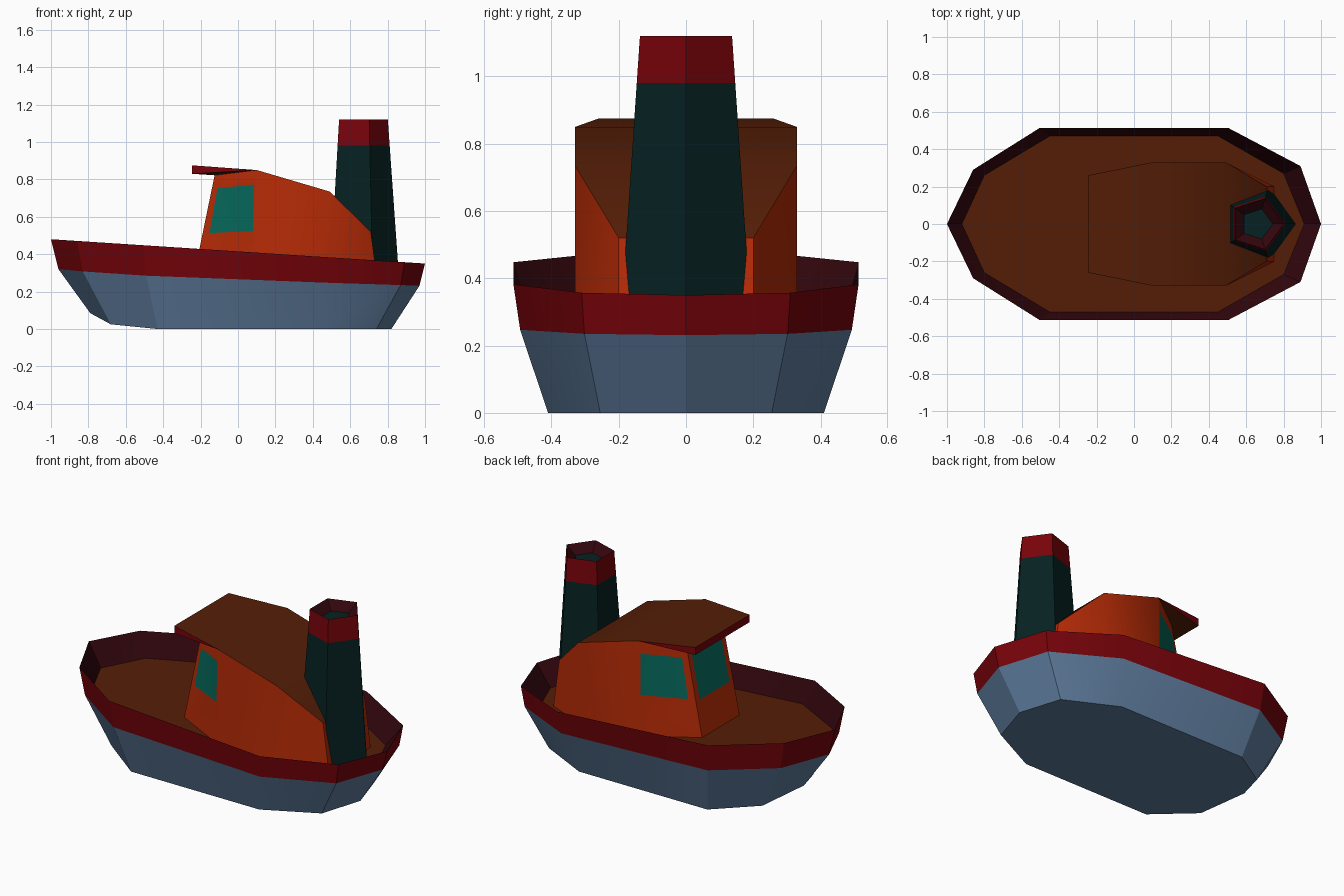
import bpy
from math import cos, sin, pi, radians
from mathutils import Vector

cube = bpy.data.objects.get("Cube")
if cube:
    bpy.data.objects.remove(cube, do_unlink=True)


def material(name, rgb):
    m = bpy.data.materials.new(name)
    m.use_nodes = True
    colour = (*rgb, 1.0)
    m.diffuse_color = colour
    m.node_tree.nodes["Principled BSDF"].inputs["Base Color"].default_value = colour
    return m


BLUE = material("hull blue", (0.112, 0.2, 0.335))
RED = material("rail red", (0.185, 0.001, 0.003))
DARK_RED = material("inner dark red", (0.032, 0.002, 0.004))
BROWN = material("deck brown", (0.092, 0.013, 0.002))
ORANGE = material("cabin orange", (0.47, 0.024, 0.002))
GLASS = material("glass teal", (0.002, 0.138, 0.105))
FUNNEL = material("funnel dark teal", (0.002, 0.015, 0.015))


def add_part(name, verts, faces, mats, indices=None):
    mesh = bpy.data.meshes.new(name)
    mesh.from_pydata(verts, [], faces)
    for m in mats:
        mesh.materials.append(m)
    if indices:
        for poly, index in zip(mesh.polygons, indices):
            poly.material_index = index
    obj = bpy.data.objects.new(name, mesh)
    bpy.context.collection.objects.link(obj)
    bpy.ops.object.select_all(action='DESELECT')
    obj.select_set(True)
    bpy.context.view_layer.objects.active = obj
    bpy.ops.object.shade_smooth_by_angle(angle=radians(30))
    return obj


def mirrored(half):
    """Closed outline from its half, listed from bow to stern."""
    return ([Vector((x, -y, z)) for x, y, z in half]
            + [Vector((x, y, z)) for x, y, z in reversed(half) if y > 0])


def loft(name, a, b, mats, cap_start=False, windows=None):
    """Wall between two outlines; windows maps a side to its u, v limits."""
    n = len(a)
    verts, faces, indices = list(a) + list(b), [], []
    for i in range(n):
        j = (i + 1) % n
        outer = (i, j, n + j, n + i)
        if windows and i in windows:
            u0, u1, v0, v1 = windows[i]
            start = len(verts)
            for u, v in ((u0, v0), (u1, v0), (u1, v1), (u0, v1)):
                verts.append(a[i].lerp(a[j], u).lerp(b[i].lerp(b[j], u), v))
            inner = tuple(range(start, start + 4))
            for k in range(4):
                m = (k + 1) % 4
                faces.append((outer[k], outer[m], inner[m], inner[k]))
                indices.append(0)
            faces.append(inner)
            indices.append(1)
        else:
            faces.append(outer)
            indices.append(0)
    if cap_start:
        faces.append(tuple(reversed(range(n))))
        indices.append(0)
    return add_part(name, verts, faces, mats, indices)


def cap(name, outline, mat):
    return add_part(name, outline, [tuple(range(len(outline)))], [mat])


def sheer(x):
    return 0.415 - 0.065 * x


# Hull, rail and deck share outlines with a rising bow
keel = mirrored([(-0.79, 0, 0.085), (-0.68, 0.24, 0.025), (-0.43, 0.41, 0),
                 (0.43, 0.41, 0), (0.74, 0.255, 0), (0.82, 0, 0)])
waist = mirrored([(-0.96, 0, 0.32), (-0.83, 0.28, 0.308), (-0.49, 0.493, 0.285),
                  (0.49, 0.493, 0.247), (0.87, 0.302, 0.235), (0.97, 0, 0.231)])
rim = mirrored([(x, y, sheer(x)) for x, y in
                ((-1, 0), (-0.86, 0.29), (-0.505, 0.513), (0.505, 0.513), (0.89, 0.31), (1, 0))])
deck_edge = mirrored([(x, y, sheer(x) - 0.135) for x, y in
                      ((-0.92, 0), (-0.8, 0.26), (-0.45, 0.47),
                       (0.45, 0.47), (0.8, 0.27), (0.91, 0))])
loft("hull", keel, waist, [BLUE], cap_start=True)
loft("rail_outside", waist, rim, [RED])
loft("rail_inside", rim, deck_edge, [DARK_RED])
cap("deck", deck_edge, BROWN)

# Cabin walls with windows set into the front and forward side panels
cabin_base = mirrored([(-0.243, 0.18, 0.25), (0.1, 0.33, 0.25),
                       (0.49, 0.33, 0.24), (0.75, 0.2, 0.22)])
cabin_top = mirrored([(-0.125, 0.175, 0.822), (0.1, 0.33, 0.85),
                      (0.49, 0.33, 0.735), (0.71, 0.2, 0.52)])
loft("cabin_walls", cabin_base, cabin_top, [ORANGE, GLASS], windows={
    0: (0.125, 0.93, 0.457, 0.873),
    6: (0.07, 0.875, 0.457, 0.873),
    7: (0.1, 0.9, 0.437, 0.9),
})

# Roof sloping aft; its visor overhangs the front and is closed below to the walls
rows = [(-0.245, 0.26, 0.875), (0.1, 0.33, 0.85), (0.49, 0.33, 0.735),
        (0.71, 0.2, 0.52), (-0.245, 0.26, 0.83), (-0.125, 0.175, 0.822)]
roof_verts = [(x, side * y, z) for x, y, z in rows for side in (-1, 1)]
roof_faces = [(k, k + 2, k + 3, k + 1) for k in (0, 2, 4)]
roof_faces += [(8, 9, 11, 10), (8, 10, 2), (9, 3, 11)]
roof_faces += [(0, 1, 9, 8), (8, 2, 0), (9, 1, 3)]
add_part("roof", roof_verts, roof_faces, [BROWN, RED], [0] * 6 + [1] * 3)


# Five-sided tapering funnel with a red band and recessed mouth
def pentagon(radius, z):
    return [Vector((0.657 + radius * cos(2 * pi * k / 5), radius * sin(2 * pi * k / 5), z))
            for k in range(5)]


band_low, lip, mouth = pentagon(0.154, 0.98), pentagon(0.144, 1.12), pentagon(0.085, 1.07)
loft("funnel_shaft", pentagon(0.207, 0.23), band_low, [FUNNEL])
loft("funnel_band", band_low, lip, [RED])
loft("funnel_lip", lip, mouth, [DARK_RED])
cap("funnel_mouth", mouth, FUNNEL)
